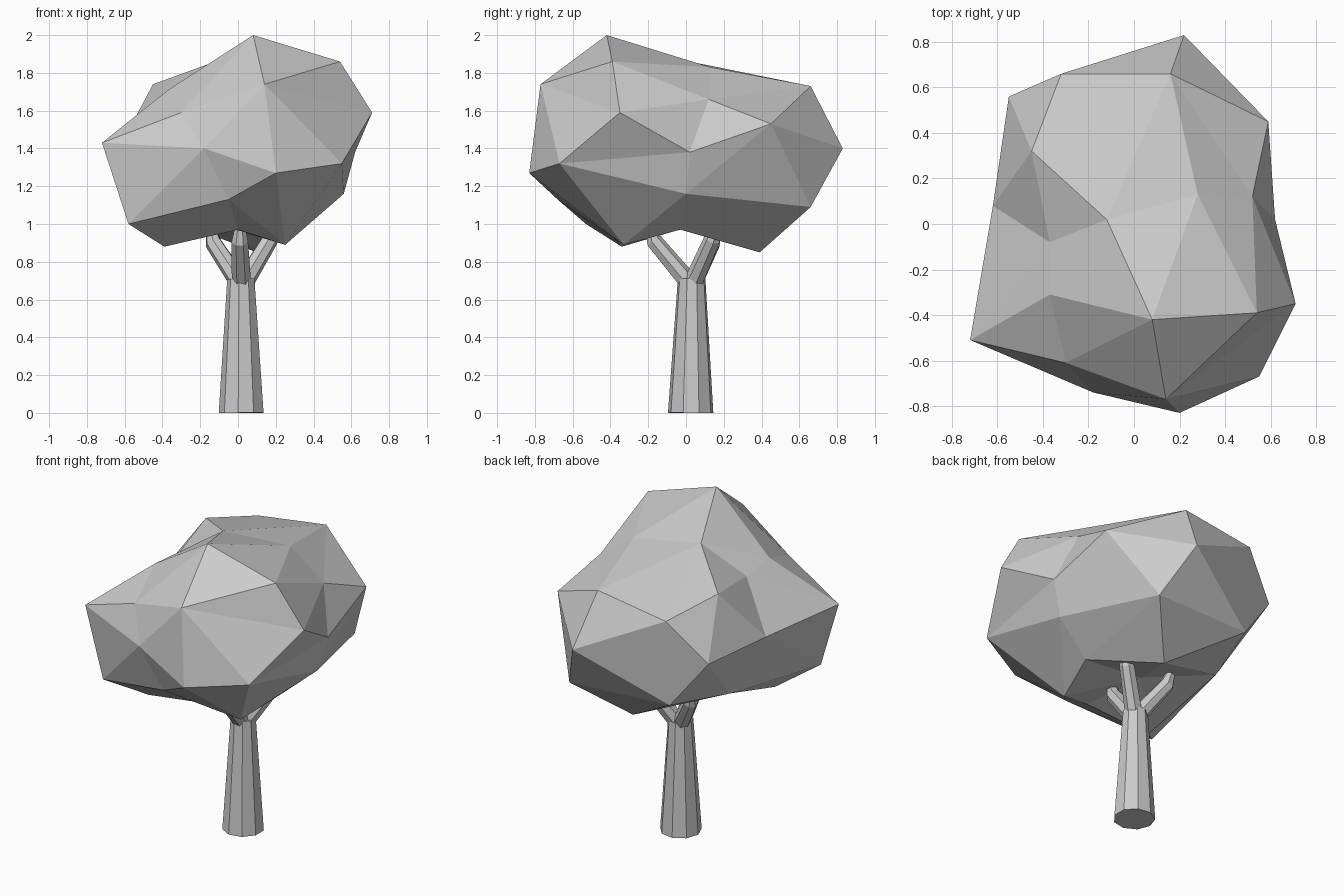
import bpy, bmesh
from mathutils import Vector

if "Cube" in bpy.data.objects:
    bpy.data.objects.remove(bpy.data.objects["Cube"])


def finish(name, bm):
    bmesh.ops.recalc_face_normals(bm, faces=bm.faces[:])
    me = bpy.data.meshes.new(name)
    bm.to_mesh(me)
    bm.free()
    ob = bpy.data.objects.new(name, me)
    bpy.context.collection.objects.link(ob)
    return ob


def tapered(name, path, sides):
    """Tapered limb through (x, y, z, radius) stations."""
    bm = bmesh.new()
    pts = [Vector(p[:3]) for p in path]
    rot = (pts[-1] - pts[0]).to_track_quat('Z', 'Y')
    rings = []
    for p, st in zip(pts, path):
        ring = bmesh.ops.create_circle(bm, segments=sides, radius=st[3])['verts']
        for v in ring:
            v.co = p + rot @ v.co
        rings.append(ring)
    for a, b in zip(rings, rings[1:]):
        for i in range(sides):
            j = (i + 1) % sides
            bm.faces.new((a[i], a[j], b[j], b[i]))
    bm.faces.new(rings[0])
    bm.faces.new(rings[-1])
    return finish(name, bm)


def canopy(name, points, centre, radii):
    """Triangulate lumps on a sphere, then move them to their real depth."""
    bm = bmesh.new()
    real = {}
    for p in points:
        d = Vector([(p[i] - centre[i]) / radii[i] for i in range(3)]).normalized()
        real[bm.verts.new(d)] = Vector(p)
    bmesh.ops.convex_hull(bm, input=bm.verts[:])
    for v in bm.verts:
        v.co = real[v]
    return finish(name, bm)


# Trunk
tapered("trunk", [(.02, .025, 0, .122), (.017, .03, .71, .074)], 9)

# Three branches holding the crown
for name, (x, y, z) in {"branch_front": (.01, -.17, .91),
                        "branch_right": (.17, .14, .92),
                        "branch_left": (-.13, .14, .90)}.items():
    tapered(name, [(.017 + x * .12, .03 + (y - .03) * .12, .70, .052),
                   (x, y, z, .045), (x * 1.12, y * 1.12, z + .07, .03)], 7)

# Faceted crown: top, sides, underside
crown = [
    (.08, -.42, 2.0), (.54, -.39, 1.86), (-.12, .02, 1.86), (.28, .13, 1.83),
    (-.45, .32, 1.74), (.16, .66, 1.73), (-.32, .66, 1.66), (-.37, -.31, 1.71),
    (-.37, -.08, 1.68), (.52, .12, 1.66), (.14, -.77, 1.74), (-.30, -.61, 1.59),
    (.71, -.35, 1.59), (.55, -.67, 1.32), (.20, -.83, 1.27), (-.18, -.74, 1.40),
    (-.72, -.51, 1.43), (-.62, .08, 1.42), (-.55, .56, 1.41), (.22, .83, 1.40),
    (.59, .45, 1.53), (.62, .02, 1.38), (.56, 0, 1.16), (.36, .66, 1.09),
    (-.32, .62, 1.11), (-.45, .20, 1.06), (-.58, -.53, 1.0), (-.05, -.68, 1.13),
    (-.39, -.34, .88), (0, -.42, .97), (.25, -.33, .89), (.34, -.03, .97),
    (.10, .39, .85), (-.05, 0, .98)]
canopy("crown", crown, (0, 0, 1.4), (.66, .75, .52))
